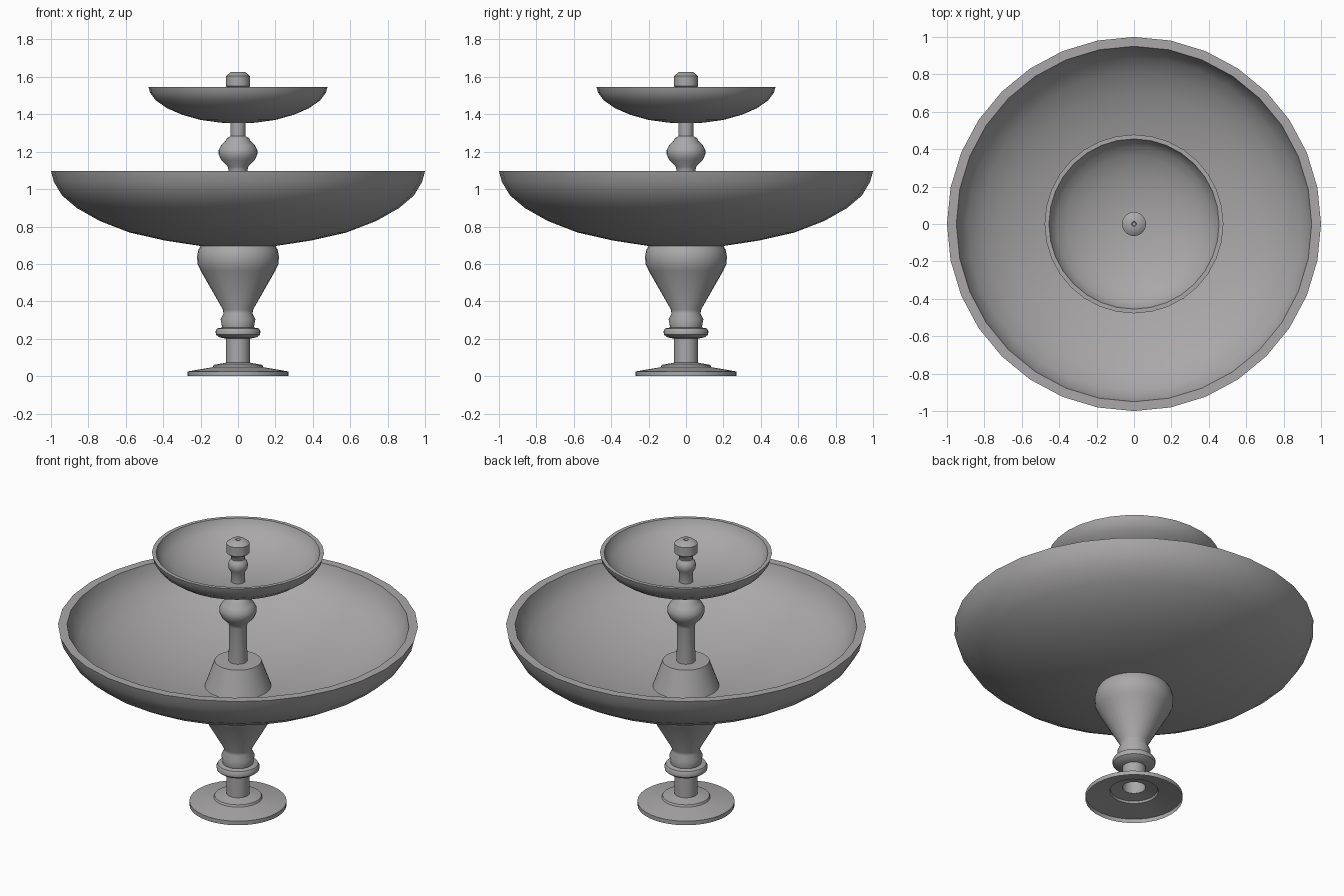
import bpy, bmesh, math

SIDES = 32

# dark grey stone
stone = bpy.data.materials.new("dark_stone")
stone.diffuse_color = (0.4, 0.39, 0.39, 1)


def lathe(name, profile, sharp=45):
    """Revolve (radius, height) points about z; radius 0 becomes a single pole."""
    bm = bmesh.new()
    rings = []
    for r, z in profile:
        if r == 0:
            rings.append([bm.verts.new((0, 0, z))] * SIDES)
        else:
            rings.append([bm.verts.new((r * math.cos(2 * math.pi * i / SIDES),
                                        r * math.sin(2 * math.pi * i / SIDES), z))
                          for i in range(SIDES)])
    for a, b in zip(rings, rings[1:]):
        for i in range(SIDES):
            j = (i + 1) % SIDES
            bm.faces.new(list(dict.fromkeys([a[i], a[j], b[j], b[i]])))
    mesh = bpy.data.meshes.new(name)
    bm.to_mesh(mesh)
    bm.free()
    mesh.materials.append(stone)
    ob = bpy.data.objects.new(name, mesh)
    bpy.context.collection.objects.link(ob)
    bpy.ops.object.select_all(action='DESELECT')
    ob.select_set(True)
    bpy.context.view_layer.objects.active = ob
    bpy.ops.object.shade_smooth_by_angle(angle=math.radians(sharp))
    return ob


# foot and flared pedestal, an open shell underneath
lathe("pedestal", [
    (0.27, 0), (0.27, 0.025), (0.135, 0.048), (0.13, 0.06), (0.064, 0.072),
    (0.064, 0.2), (0.1, 0.208), (0.118, 0.222), (0.12, 0.24), (0.112, 0.255),
    (0.085, 0.26), (0.093, 0.305), (0.078, 0.335), (0.08, 0.355), (0.2, 0.565),
    (0.216, 0.6), (0.219, 0.64), (0.212, 0.675), (0.195, 0.705)])

# large lower bowl with a flat rim
lathe("lower_bowl", [
    (0, 0.69), (0.2, 0.696), (0.39, 0.725), (0.58, 0.768), (0.74, 0.83),
    (0.86, 0.898), (0.94, 0.965), (0.985, 1.04), (1.0, 1.098),
    (0.95, 1.098), (0.935, 1.045), (0.89, 0.98), (0.81, 0.915),
    (0.7, 0.855), (0.55, 0.8), (0.38, 0.758), (0.2, 0.732), (0, 0.725)])

# cone in the lower bowl and the upper column with its bulb
lathe("upper_column", [
    (0.187, 0.725), (0.13, 0.885), (0.052, 0.885), (0.05, 1.1), (0.055, 1.12),
    (0.09, 1.155), (0.103, 1.185), (0.103, 1.21), (0.088, 1.238),
    (0.066, 1.258), (0.06, 1.272), (0.04, 1.283), (0.04, 1.36)])

# small upper bowl
lathe("upper_bowl", [
    (0, 1.352), (0.09, 1.355), (0.2, 1.37), (0.3, 1.398), (0.38, 1.433),
    (0.44, 1.475), (0.47, 1.515), (0.478, 1.545),
    (0.455, 1.545), (0.445, 1.518), (0.415, 1.483), (0.36, 1.446),
    (0.28, 1.412), (0.19, 1.388), (0.09, 1.374), (0, 1.37)])

# turned spout with a tiny nozzle hole
lathe("spout", [
    (0.04, 1.365), (0.038, 1.43), (0.052, 1.45), (0.056, 1.475), (0.05, 1.495),
    (0.037, 1.51), (0.04, 1.53), (0.064, 1.55), (0.064, 1.605), (0.038, 1.626),
    (0.013, 1.626), (0.01, 1.615), (0, 1.615)])
